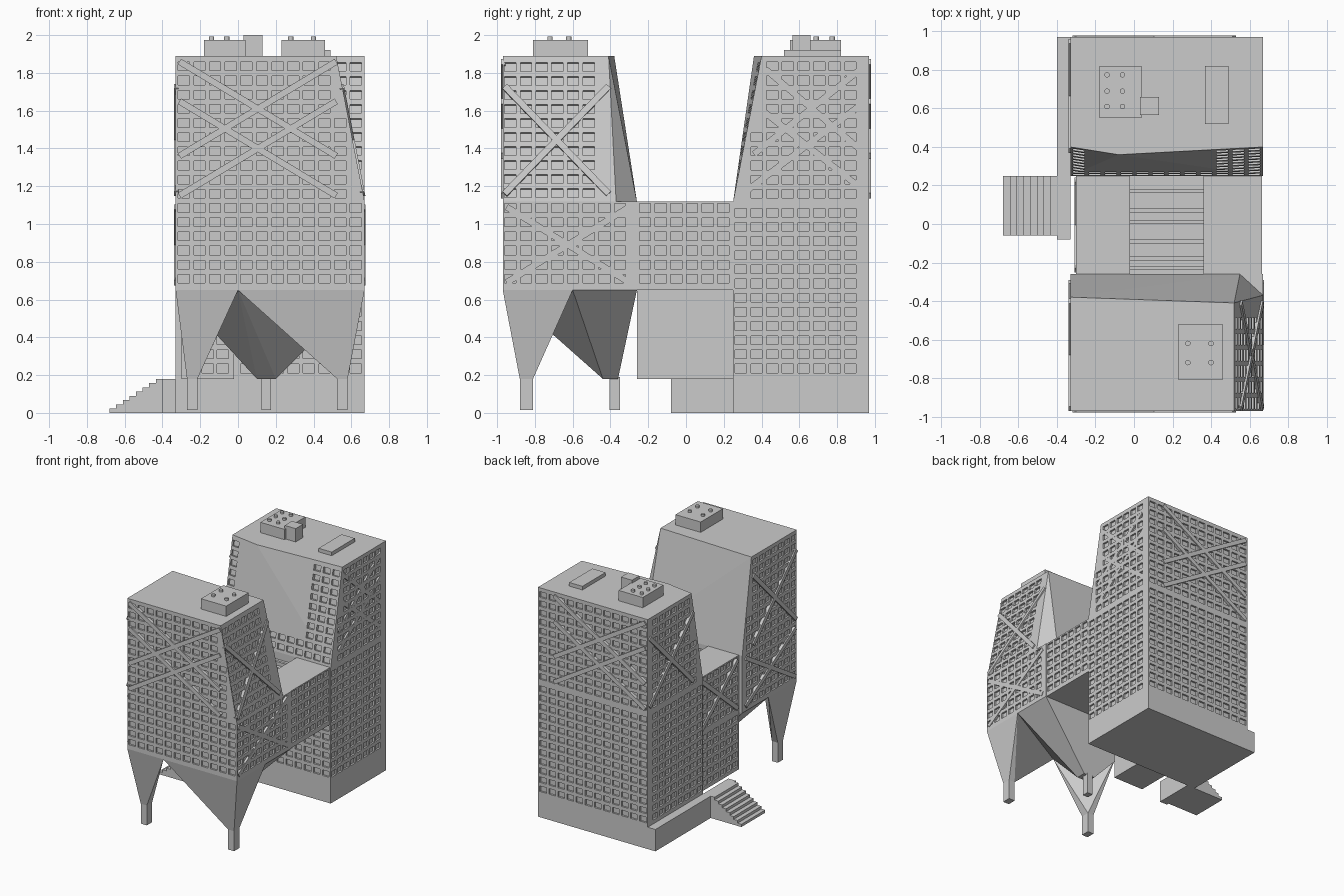
import bpy, bmesh
from mathutils import Vector as V, Matrix

if "Cube" in bpy.data.objects:
    bpy.data.objects.remove(bpy.data.objects["Cube"])

X, Y, Z = V((1, 0, 0)), V((0, 1, 0)), V((0, 0, 1))
ROOF, MID, SOFFIT = 1.89, 1.12, 0.65


def finish(name, bm):
    bmesh.ops.recalc_face_normals(bm, faces=bm.faces)
    me = bpy.data.meshes.new(name)
    bm.to_mesh(me)
    bm.free()
    ob = bpy.data.objects.new(name, me)
    bpy.context.collection.objects.link(ob)
    return ob


def hull(name, pts):
    bm = bmesh.new()
    for p in pts:
        bm.verts.new(p)
    bmesh.ops.convex_hull(bm, input=bm.verts)
    bmesh.ops.dissolve_limit(bm, angle_limit=0.001, verts=bm.verts, edges=bm.edges)
    return finish(name, bm)


def rect(x0, x1, y0, y1, z):
    return [(x, y, z) for x in (x0, x1) for y in (y0, y1)]


def box(name, x0, x1, y0, y1, z0, z1):
    return hull(name, rect(x0, x1, y0, y1, z0) + rect(x0, x1, y0, y1, z1))


def add_box(bm, mid, u, v, n, size):
    m = Matrix((u, v, n)).transposed().to_4x4()
    m.translation = mid
    bmesh.ops.create_cube(bm, size=1, matrix=m @ Matrix.Diagonal((*size, 1)))


def windows(bm, origin, u, v, us, vs, keep=lambda a, b: True):
    """Window cutters on the plane through origin, outward normal u x v."""
    v = v.normalized()
    n = u.cross(v)
    for a in us:
        for b in vs:
            if keep(a, b):
                add_box(bm, V(origin) + u * a + v * b + n * 0.0125, u, v, n, (0.06, 0.046, 0.055))


def carve(ob, bm):
    cutter = finish("window_cutter", bm)
    cutter.hide_render = True
    mod = ob.modifiers.new("windows", 'BOOLEAN')
    mod.object, mod.operation, mod.solver = cutter, 'DIFFERENCE', 'MANIFOLD'
    bpy.context.view_layer.objects.active = ob
    bpy.ops.object.modifier_apply(modifier=mod.name)
    bpy.data.objects.remove(cutter)


def braces(name, origin, u, v, lines, out=0.01):
    """Flat diagonal struts given as (u0, v0, u1, v1) on a facade plane."""
    bm = bmesh.new()
    v = v.normalized()
    n = u.cross(v)
    for a, b, c, d in lines:
        p, q = V(origin) + u * a + v * b, V(origin) + u * c + v * d
        along = (q - p).normalized()
        add_box(bm, (p + q) / 2 + n * (out - 0.015) / 2, along, n.cross(along), n,
                ((q - p).length, 0.034, out + 0.015))
    finish(name, bm)


def cross(a, c, b, d):
    return [(a, b, c, d), (a, d, c, b)]


def seq(start, step, count):
    return [start + step * i for i in range(count)]


LOW = seq(0.71, 0.075, 6)            # window rows below the setback
HIGH = seq(1.16, 0.075, 10)          # window rows above it
TALL = seq(0.235, 0.075, 12)         # rear tower rows below the setback
COLS = seq(-0.287, 0.0828, 12)       # columns across the wide facades
FSIDE = seq(-0.93, 0.083, 8)         # front tower side columns
RSIDE = seq(0.29, 0.083, 8)          # rear tower side columns
neg = lambda s: [-a for a in s]
rise = lambda z: (z - MID) / (ROOF - MID)

# Front tower, lower storeys
ob = box("front_tower_lower", -0.33, 0.67, -0.97, -0.26, SOFFIT, MID)
bm = bmesh.new()
windows(bm, (0, -0.97, 0), X, Z, COLS, LOW)
windows(bm, (0.67, 0, 0), Y, Z, FSIDE, LOW)
windows(bm, (-0.33, 0, 0), -Y, Z, neg(FSIDE), LOW)
carve(ob, bm)

# Front tower, upper storeys with sloping right, rear and corner faces
ob = hull("front_tower_upper", [
    (-0.33, -0.97, MID), (0.67, -0.97, MID), (0.67, -0.37, MID), (0.55, -0.26, MID), (-0.33, -0.26, MID),
    (-0.33, -0.97, ROOF), (0.52, -0.97, ROOF), (0.52, -0.41, ROOF), (-0.33, -0.38, ROOF)])
bm = bmesh.new()
slope = V((-0.15, 0, ROOF - MID))
windows(bm, (0, -0.97, 0), X, Z, COLS, HIGH, lambda a, z: a + 0.045 < 0.67 - 0.15 * rise(z))
windows(bm, (0.67, 0, MID), Y, slope, FSIDE[:7], seq(0.045, 0.0755, 10), lambda a, b: a < -0.44)
windows(bm, (-0.33, 0, 0), -Y, Z, neg(FSIDE), HIGH, lambda a, z: -a + 0.045 < -0.26 - 0.12 * rise(z))
carve(ob, bm)

# Rear tower, lower storeys
ob = box("rear_tower_lower", -0.33, 0.67, 0.25, 0.97, 0, MID)
bm = bmesh.new()
windows(bm, (0.67, 0, 0), Y, Z, RSIDE, TALL)
windows(bm, (-0.33, 0, 0), -Y, Z, neg(RSIDE), TALL)
windows(bm, (0, 0.97, 0), -X, Z, neg(COLS), TALL)
windows(bm, (0, 0.25, 0), X, Z, COLS, TALL[:6], lambda a, z: a > 0.02)
carve(ob, bm)

# Rear tower, upper storeys with a slightly folded sloping front
ob = hull("rear_tower_upper", rect(-0.33, 0.67, 0.25, 0.97, MID) + [
    (-0.33, 0.97, ROOF), (0.67, 0.97, ROOF), (0.67, 0.40, ROOF), (-0.08, 0.36, ROOF), (-0.33, 0.40, ROOF)])
bm = bmesh.new()
inside = lambda y, z: y - 0.045 > 0.25 + 0.15 * rise(z)
windows(bm, (0.67, 0, 0), Y, Z, RSIDE, HIGH, inside)
windows(bm, (-0.33, 0, 0), -Y, Z, neg(RSIDE), HIGH, lambda a, z: inside(-a, z))
windows(bm, (0, 0.97, 0), -X, Z, neg(COLS), HIGH)
windows(bm, (0, 0.25, MID), X, V((0, 0.15, ROOF - MID)), COLS, seq(0.045, 0.0755, 10),
        lambda a, b: a > 0.42 or a < -0.25 or b < 0.15)
carve(ob, bm)

# Bridge between the towers with a sunken stepped skylight
for name, x0, x1, top in (("bridge_left", -0.30, -0.02, MID), ("bridge_right", 0.36, 0.665, MID),
                          ("bridge_middle", -0.02, 0.36, 1.06)):
    ob = box(name, x0, x1, -0.26, 0.25, SOFFIT, top)
    bm = bmesh.new()
    if name == "bridge_left":
        windows(bm, (x0, 0, 0), -Y, Z, seq(-0.2, 0.083, 6), LOW)
    elif name == "bridge_right":
        windows(bm, (x1, 0, 0), Y, Z, seq(-0.217, 0.083, 6), LOW)
    if bm.verts:
        carve(ob, bm)
    else:
        bm.free()
for i, y in enumerate((-0.24, -0.19, -0.1, 0.0, 0.06, 0.16)):
    box(f"skylight_beam_{i}", -0.02, 0.36, y, y + 0.02, 1.05, 1.09)

# Entrance block under the bridge
ob = box("entrance_block", -0.30, -0.02, -0.26, 0.25, 0.18, SOFFIT)
bm = bmesh.new()
windows(bm, (-0.30, 0, 0), -Y, Z, seq(-0.2, 0.083, 6), TALL[:6])
windows(bm, (0, -0.26, 0), X, Z, seq(-0.24, 0.08, 3), TALL[:6])
carve(ob, bm)

# Side terrace and entrance stair
box("terrace", -0.40, -0.33, -0.08, 0.97, 0, 0.18)
for i in range(8):
    box(f"stair_step_{i}", -0.68 + 0.035 * i, -0.645 + 0.035 * i, -0.06, 0.25, 0, 0.0225 * (i + 1))

# Tapering funnels gathering the front tower onto three legs
T = SOFFIT
hull("funnel_left", [(-0.33, -0.97, T), (0, -0.97, T), (-0.33, -0.6, T)] + rect(-0.27, -0.215, -0.88, -0.81, 0.18))
hull("funnel_right", [(0, -0.97, T), (0.67, -0.97, T), (0.67, -0.6, T)] + rect(0.525, 0.58, -0.88, -0.81, 0.18))
hull("funnel_rear", [(0, -0.97, T), (0.67, -0.6, T), (0.67, -0.26, T), (-0.33, -0.26, T), (-0.33, -0.6, T)]
     + rect(0.1, 0.2, -0.44, -0.36, 0.18))
box("leg_left", -0.27, -0.215, -0.88, -0.81, 0.015, 0.19)
box("leg_right", 0.525, 0.58, -0.88, -0.81, 0.015, 0.19)
box("leg_rear", 0.125, 0.175, -0.405, -0.35, 0.015, 0.19)

# Diagonal braces on the facades
wide = cross(-0.31, 0.52, 1.36, 1.86) + cross(-0.31, 0.52, 1.15, 1.65)
braces("front_braces", (0, -0.97, 0), X, Z, wide)
braces("back_braces", (0, 0.97, 0), -X, Z, [(-a, b, -c, d) for a, b, c, d in wide])
braces("front_tower_right_braces", (0.67, 0, MID), Y, slope, cross(-0.96, -0.41, 0.04, 0.62))
braces("front_tower_right_lower_braces", (0.67, 0, 0), Y, Z, cross(-0.95, -0.30, 0.69, 1.09), 0.004)
braces("front_tower_left_braces", (-0.33, 0, 0), -Y, Z,
       cross(0.40, 0.96, 1.16, 1.73) + cross(0.30, 0.95, 0.69, 1.09))
braces("rear_tower_left_braces", (-0.33, 0, 0), -Y, Z, cross(-0.95, -0.38, 1.16, 1.73))
braces("rear_tower_right_braces", (0.67, 0, 0), Y, Z,
       [(0.95, 1.84, 0.36, 1.37), (0.95, 1.65, 0.30, 1.16), (0.42, 1.82, 0.95, 1.37), (0.38, 1.62, 0.95, 1.17)], -0.001)
braces("bridge_left_braces", (-0.30, 0, 0), -Y, Z, cross(-0.23, 0.24, 0.69, 1.09))

# Rooftop plant with vent caps
box("front_roof_plant", 0.23, 0.46, -0.81, -0.52, ROOF, 1.975)
box("rear_roof_plant", -0.18, 0.04, 0.55, 0.82, ROOF, 1.975)
box("rear_roof_tower", 0.03, 0.13, 0.565, 0.66, ROOF, 2.0)
box("rear_roof_slab", 0.37, 0.49, 0.52, 0.82, ROOF, 1.92)
vents = [(x, y) for x in (0.28, 0.40) for y in (-0.72, -0.62)]
vents += [(x, y) for x in (-0.14, -0.06) for y in (0.61, 0.69, 0.775)]
bm = bmesh.new()
for x, y in vents:
    bmesh.ops.create_cone(bm, cap_ends=True, segments=12, radius1=0.014, radius2=0.014, depth=0.03,
                          matrix=Matrix.Translation((x, y, 1.977)))
finish("roof_vents", bm)
